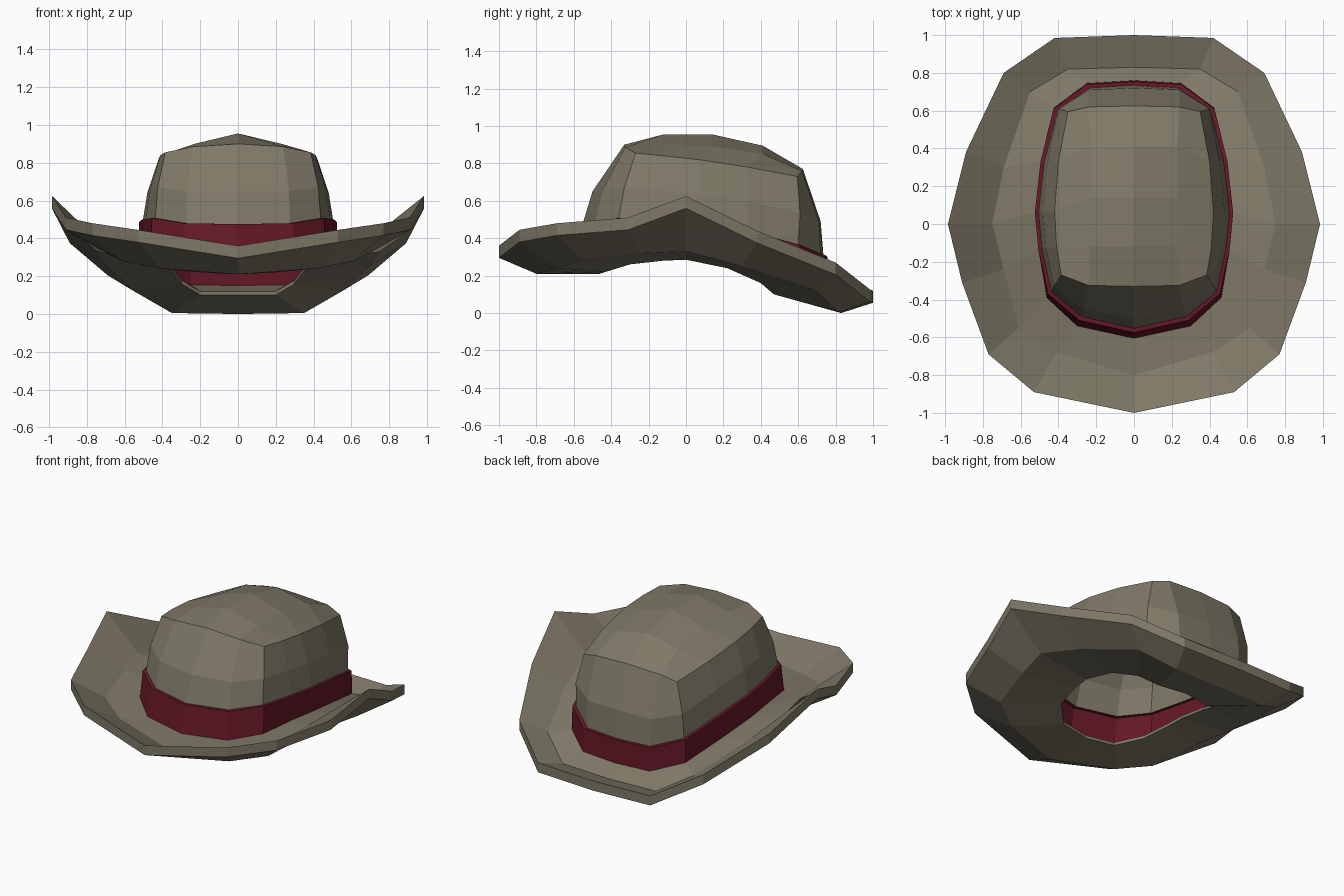
import bpy, bmesh

if "Cube" in bpy.data.objects:
    bpy.data.objects.remove(bpy.data.objects["Cube"])


def material(name, color):
    m = bpy.data.materials.new(name)
    m.diffuse_color = color
    m.use_nodes = True
    m.node_tree.nodes["Principled BSDF"].inputs["Base Color"].default_value = m.diffuse_color
    return m


felt = material("felt", (0.21, 0.19, 0.135, 1))
red = material("ribbon", (0.13, 0.009, 0.02, 1))


def ring(bm, half):
    """Closed 16-sided ring from a half outline running back -> right -> front."""
    full = half + [(-x, y, z) for x, y, z in half[-2:0:-1]]
    return [bm.verts.new(p) for p in full]


def bridge(bm, a, b):
    n = len(a)
    for i in range(n):
        j = (i + 1) % n
        bm.faces.new((a[i], a[j], b[j], b[i]))


def finish(bm, name, mat):
    bmesh.ops.recalc_face_normals(bm, faces=bm.faces[:])
    me = bpy.data.meshes.new(name)
    bm.to_mesh(me)
    bm.free()
    me.materials.append(mat)
    ob = bpy.data.objects.new(name, me)
    bpy.context.collection.objects.link(ob)
    return ob


def shifted(half, dz):
    return [(x, y, z + dz) for x, y, z in half]


# Half outlines, back centre to front centre
rim = [(0, 1, .12), (.42, .985, .125), (.69, .80, .27), (.89, .38, .44), (.985, 0, .625),
       (.91, -.31, .51), (.77, -.69, .48), (.53, -.89, .445), (0, -1, .36)]
trough = [(0, .83, .07), (.35, .82, .075), (.55, .70, .19), (.69, .30, .32), (.75, 0, .40),
          (.69, -.24, .39), (.61, -.55, .35), (.41, -.68, .31), (0, -.80, .28)]
band_low = [(0, .76, .15), (.25, .745, .155), (.425, .615, .21), (.495, .33, .285), (.525, .06, .33),
            (.507, -.13, .34), (.462, -.39, .33), (.30, -.54, .30), (0, -.605, .29)]
band_top = [(0, .755, .305), (.25, .74, .31), (.425, .61, .365), (.495, .33, .44), (.525, .06, .485),
            (.507, -.13, .50), (.455, -.37, .507), (.29, -.51, .48), (0, -.575, .475)]
base = [(0, .735, .305), (.235, .72, .31), (.405, .60, .365), (.475, .33, .44), (.505, .06, .485),
        (.487, -.13, .50), (.437, -.36, .507), (.275, -.49, .48), (0, -.553, .475)]
waist = [(0, .72, .49), (.24, .71, .49), (.40, .61, .53), (.455, .33, .60), (.48, .06, .64),
         (.465, -.13, .66), (.425, -.33, .67), (.27, -.45, .65), (0, -.50, .65)]
crease = [(0, .625, .77), (.24, .62, .76), (.35, .595, .73), (.40, .33, .78), (.42, .07, .82),
          (.41, -.12, .84), (.385, -.27, .855), (.24, -.325, .885), (0, -.33, .90)]
hole = [(0, .50, .10), (.20, .47, .10), (.30, .40, .16), (.36, .22, .24), (.38, 0, .285),
        (.37, -.12, .28), (.33, -.30, .26), (.20, -.43, .22), (0, -.46, .21)]

# Brim: closed loop of rings over the top and back underneath
bm = bmesh.new()
loops = [ring(bm, h) for h in (rim, trough, band_low, shifted(hole, .02), hole,
                               shifted(trough, -.07), shifted(rim, -.065))]
for a, b in zip(loops, loops[1:] + loops[:1]):
    bridge(bm, a, b)
finish(bm, "brim", felt)

# Ribbon band: outer wall and narrow top ledge
bm = bmesh.new()
loops = [ring(bm, h) for h in (band_low, band_top, base)]
for a, b in zip(loops, loops[1:]):
    bridge(bm, a, b)
finish(bm, "hat_band", red)

# Crown: walls up to the crease, then a domed 5 x 5 grid on top
bm = bmesh.new()
loops = [ring(bm, h) for h in (base, waist, crease)]
for a, b in zip(loops, loops[1:]):
    bridge(bm, a, b)
c = loops[-1]
grid = [[c[14], c[15], c[0], c[1], c[2]]]
for k, (y, z_mid, z_side) in enumerate([(.41, .895, .85), (.14, .955, .892), (-.12, .955, .90)]):
    inner = [bm.verts.new((x, y, z)) for x, z in ((-.23, z_side), (0, z_mid), (.23, z_side))]
    grid.append([c[13 - k]] + inner + [c[3 + k]])
grid.append([c[10], c[9], c[8], c[7], c[6]])
for r, s in zip(grid, grid[1:]):
    for i in range(4):
        bm.faces.new((r[i], r[i + 1], s[i + 1], s[i]))
finish(bm, "crown", felt)
